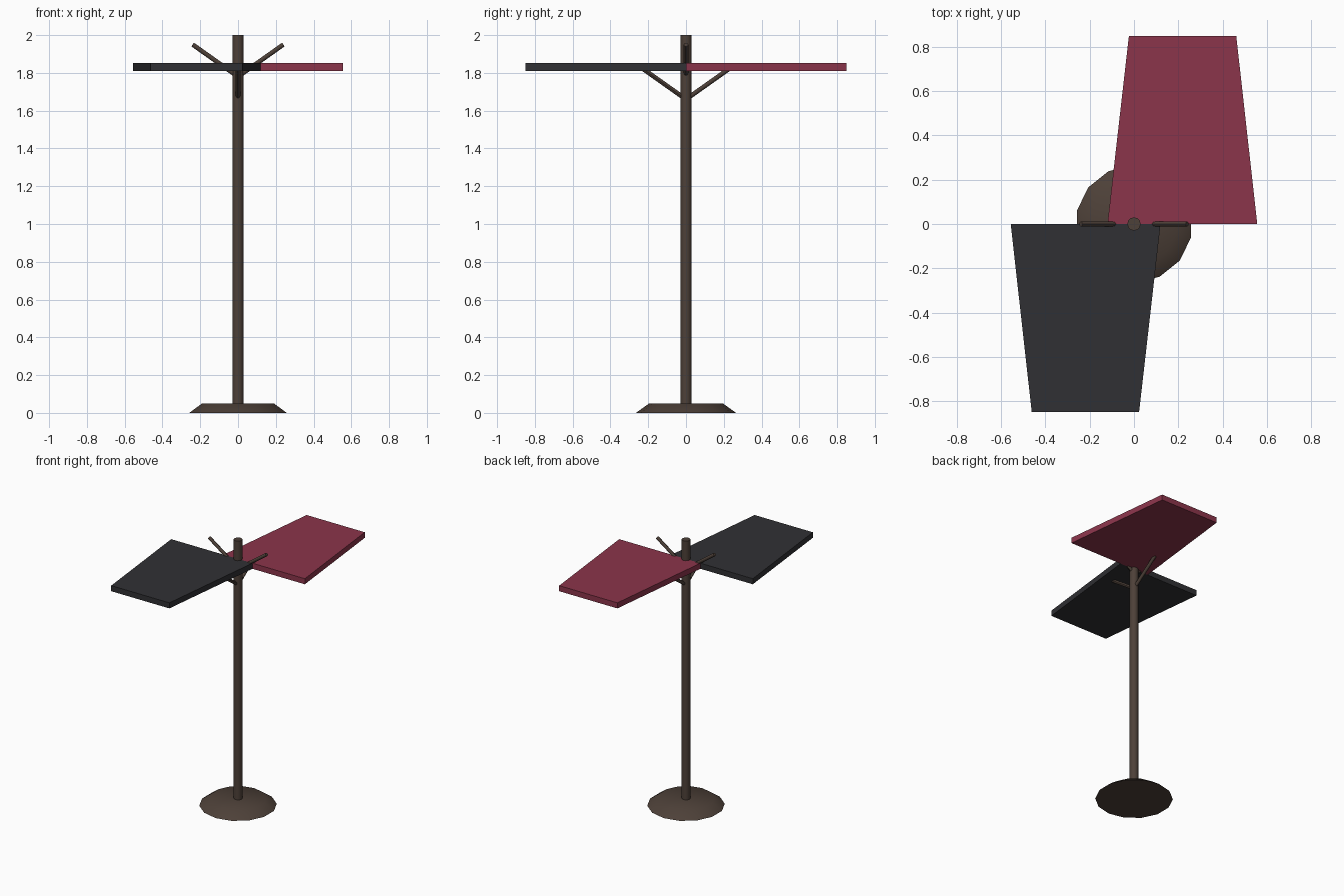
import bpy, bmesh
from math import pi
from mathutils import Vector

if "Cube" in bpy.data.objects:
    bpy.data.objects.remove(bpy.data.objects["Cube"])


def material(name, rgb):
    m = bpy.data.materials.new(name)
    m.diffuse_color = (*rgb, 1)
    m.use_nodes = True
    m.node_tree.nodes["Principled BSDF"].inputs["Base Color"].default_value = m.diffuse_color
    return m


wood = material("dark_wood", (0.075, 0.052, 0.04))
red = material("red_cloth", (0.26, 0.035, 0.07))
black = material("black_cloth", (0.03, 0.03, 0.034))


def rod(name, a, b, r1, r2, sides):
    """Round bar from a to b with a radius at each end."""
    a, b = Vector(a), Vector(b)
    d = b - a
    bpy.ops.mesh.primitive_cone_add(vertices=sides, radius1=r1, radius2=r2,
                                    depth=d.length, location=(a + b) / 2,
                                    rotation=d.to_track_quat('Z', 'Y').to_euler())
    ob = bpy.context.object
    ob.name = name
    ob.data.materials.append(wood)
    bpy.ops.object.shade_smooth_by_angle(angle=pi / 4)
    return ob


def panel(name, outline, z, thickness, mat, turn=0.0):
    """Flat slab extruded from a top-view outline."""
    bm = bmesh.new()
    face = bm.faces.new([bm.verts.new((x, y, z)) for x, y in outline])
    ext = bmesh.ops.extrude_face_region(bm, geom=[face])
    top = [v for v in ext["geom"] if isinstance(v, bmesh.types.BMVert)]
    bmesh.ops.translate(bm, vec=(0, 0, thickness), verts=top)
    bmesh.ops.recalc_face_normals(bm, faces=bm.faces)
    me = bpy.data.meshes.new(name)
    bm.to_mesh(me)
    bm.free()
    me.materials.append(mat)
    ob = bpy.data.objects.new(name, me)
    ob.rotation_euler.z = turn
    bpy.context.collection.objects.link(ob)


# Stand: flared foot and pole
rod("base", (0, 0, 0), (0, 0, 0.05), 0.265, 0.195, 14)
rod("pole", (0, 0, 0.02), (0, 0, 2.0), 0.03, 0.03, 12)

# Angled pegs: upper pair sideways, lower pair front and back
for s, side in ((-1, "left"), (1, "right")):
    rod("peg_" + side, (0, 0, 1.78), (0.24 * s, 0, 1.95), 0.012, 0.012, 8)
for s, side in ((-1, "front"), (1, "back")):
    rod("peg_" + side, (0, 0, 1.66), (0, 0.24 * s, 1.83), 0.012, 0.012, 8)

# Two tapered coats, one the half-turn copy of the other
coat = [(-0.12, 0), (0.557, 0), (0.462, 0.85), (-0.023, 0.85)]
panel("coat_back", coat, 1.81, 0.042, red)
panel("coat_front", coat, 1.81, 0.042, black, pi)
